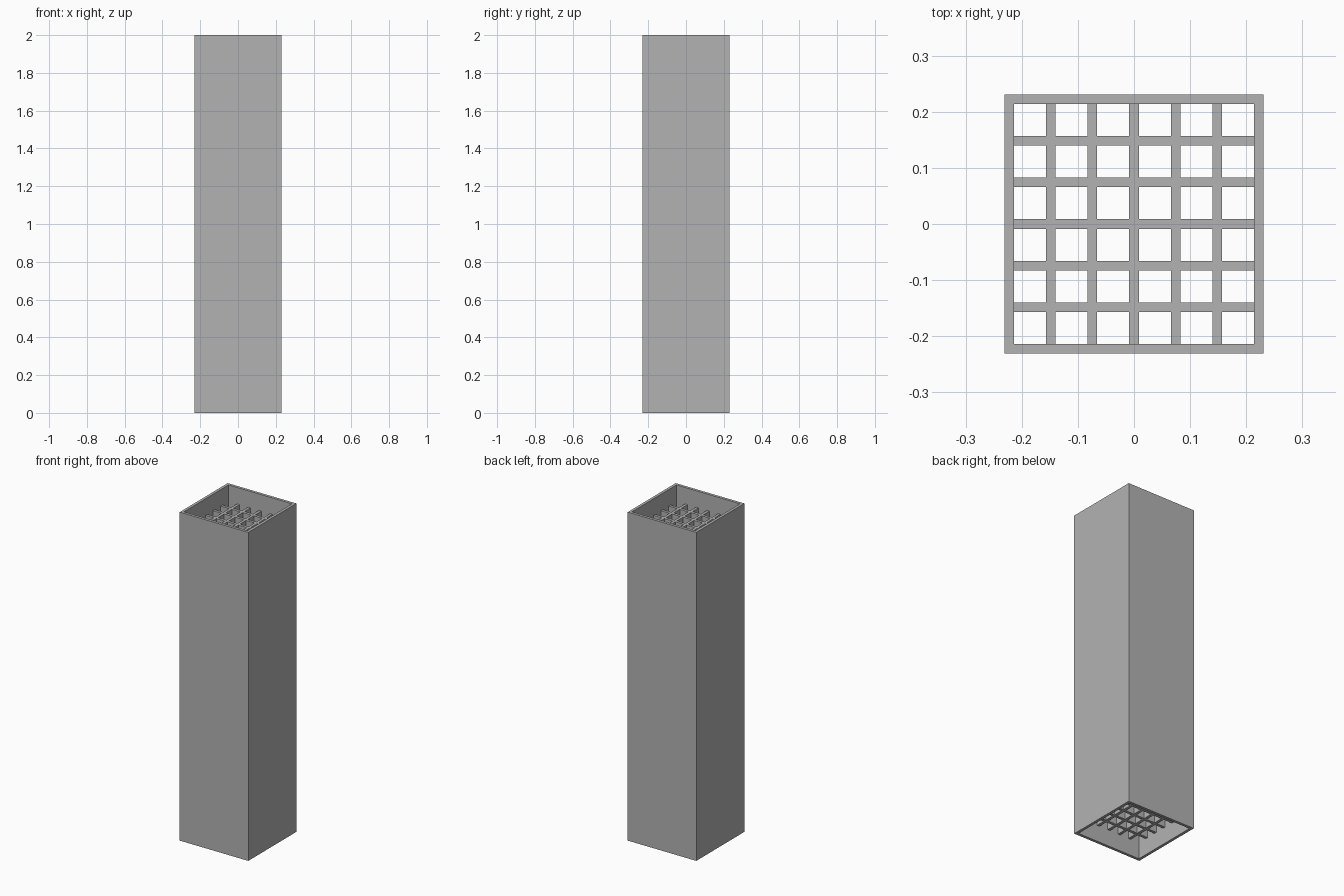
import bpy
import bmesh
from mathutils import Matrix

HEIGHT = 2.0
OUTER = 0.462      # outside width of the square tube
WALL = 0.017       # thickness of walls and slats
RECESS = 0.1       # depth of the lattice below each open end
PITCH = 0.074      # spacing of the slats

if "Cube" in bpy.data.objects:
    bpy.data.objects.remove(bpy.data.objects["Cube"], do_unlink=True)

grey = bpy.data.materials.new("plain grey")
grey.use_nodes = True
colour = (0.45, 0.45, 0.45, 1)
grey.diffuse_color = colour
grey.node_tree.nodes["Principled BSDF"].inputs["Base Color"].default_value = colour


def box(name, size, location, open_ends=False):
    """Add a box; optionally leave its top and bottom open."""
    bm = bmesh.new()
    bmesh.ops.create_cube(bm, size=1, matrix=Matrix.Diagonal((*size, 1)))
    if open_ends:
        bm.normal_update()
        ends = [f for f in bm.faces if abs(f.normal.z) > 0.5]
        bmesh.ops.delete(bm, geom=ends, context='FACES_ONLY')
    mesh = bpy.data.meshes.new(name)
    bm.to_mesh(mesh)
    bm.free()
    mesh.materials.append(grey)
    obj = bpy.data.objects.new(name, mesh)
    obj.location = location
    bpy.context.collection.objects.link(obj)
    return obj


# Square tube, open at both ends
tube = box("square_tube", (OUTER, OUTER, HEIGHT), (0, 0, HEIGHT / 2), open_ends=True)
solid = tube.modifiers.new("wall", 'SOLIDIFY')
solid.thickness = WALL
solid.offset = -1
solid.use_even_offset = True

# Lattice of crossing slats inside the tube
inner = OUTER - 2 * WALL
length = HEIGHT - 2 * RECESS
for i in range(-2, 3):
    p = i * PITCH
    box(f"cross_slat_{i + 3}", (inner, WALL, length), (0, p, HEIGHT / 2))
    box(f"depth_slat_{i + 3}", (WALL, inner, length), (p, 0, HEIGHT / 2))
